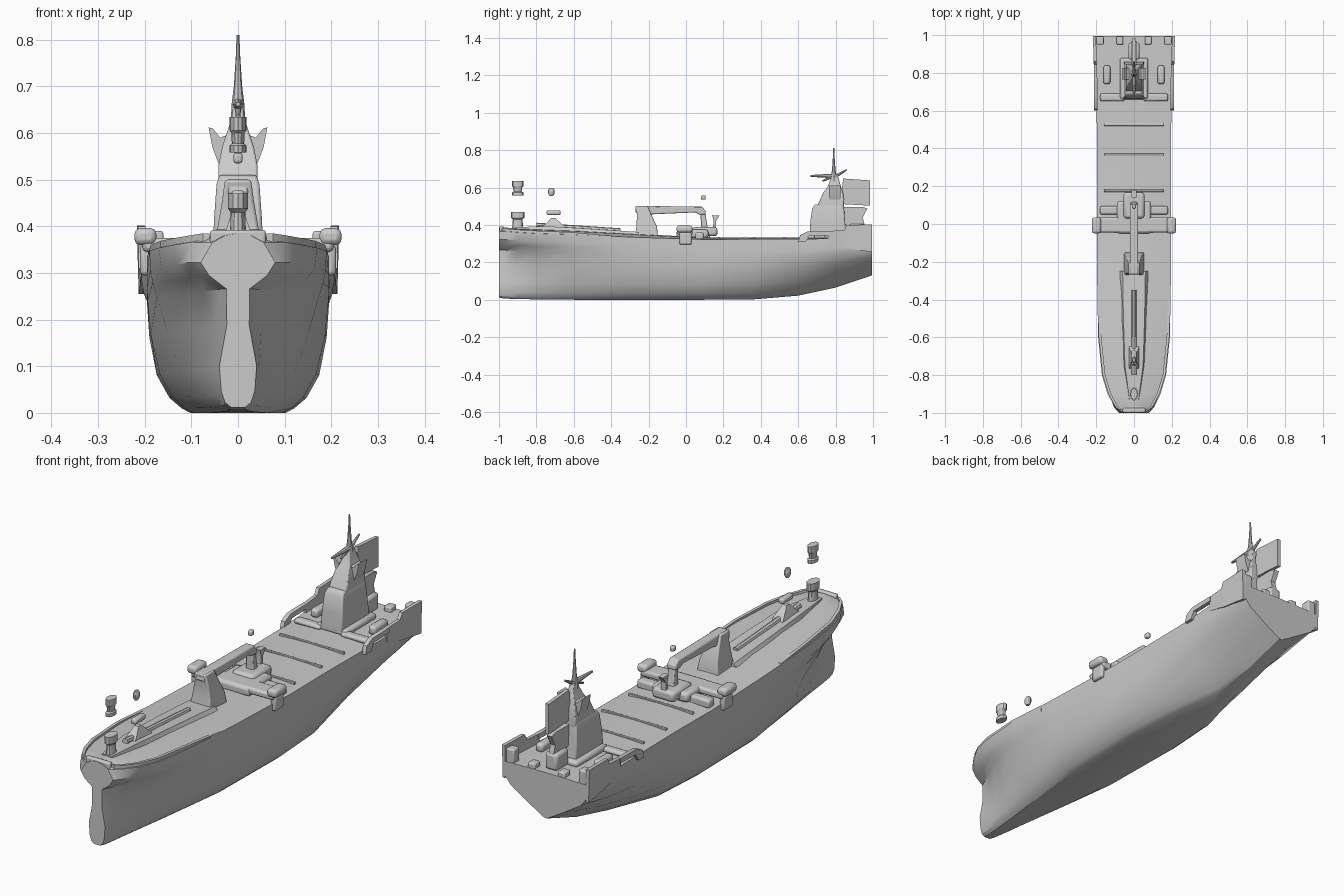
import bpy, bmesh, math
from mathutils import Vector


def make(name, verts, faces, bevel=0.0):
    me = bpy.data.meshes.new(name)
    me.from_pydata(verts, [], faces)
    bm = bmesh.new()
    bm.from_mesh(me)
    bmesh.ops.recalc_face_normals(bm, faces=bm.faces)
    bm.to_mesh(me)
    bm.free()
    me.shade_smooth()
    me.set_sharp_from_angle(angle=math.radians(30))
    ob = bpy.data.objects.new(name, me)
    bpy.context.collection.objects.link(ob)
    if bevel:
        m = ob.modifiers.new("soft_edges", "BEVEL")
        m.width = bevel
        m.segments = 2
    return ob


def loft(name, rings, bevel=0.0):
    n = len(rings[0])
    verts = [p for r in rings for p in r]
    faces = [(i * n + j, i * n + (j + 1) % n, (i + 1) * n + (j + 1) % n, (i + 1) * n + j)
             for i in range(len(rings) - 1) for j in range(n)]
    faces += [tuple(range(n)), tuple(range(len(verts) - n, len(verts)))]
    return make(name, verts, faces, bevel)


def plate(name, outline, x0, x1, bevel=0.0):
    """Side outline (y, z) extruded across x."""
    return loft(name, [[(x, y, z) for y, z in outline] for x in (x0, x1)], bevel)


def tower(name, levels, bevel=0.0):
    """Stacked rectangles: (z, half width, y front, y back)."""
    return loft(name, [[(-w, a, z), (w, a, z), (w, b, z), (-w, b, z)]
                       for z, w, a, b in levels], bevel)


def box(name, x0, x1, y0, y1, z0, z1, bevel=0.006):
    return plate(name, [(y0, z0), (y1, z0), (y1, z1), (y0, z1)], x0, x1, bevel)


def turned(name, y, profile, n=12, squash=1.0):
    """Upright part on the centre line: (z, radius) profile, squashed across x."""
    return loft(name, [[(squash * r * math.cos(math.tau * k / n), y + r * math.sin(math.tau * k / n), z)
                        for k in range(n)] for z, r in profile])


def rod(name, a, b, ra, rb, n=8):
    a, b = Vector(a), Vector(b)
    q = (b - a).to_track_quat("Z", "Y")
    return loft(name, [[c + q @ Vector((r * math.cos(math.tau * k / n), r * math.sin(math.tau * k / n), 0))
                        for k in range(n)] for c, r in ((a, ra), (b, rb))])


# Hull: y, keel z, deck edge z, camber, half widths at LEVELS
LEVELS = (0, .03, .1, .25, .5, .72, .80, .88, 1)
STATIONS = [
    (-1.0, .012, .365, .020, (.015, .028, .036, .040, .024, .025, .062, .080, .055)),
    (-.97, .006, .366, .020, (.018, .032, .042, .044, .030, .038, .082, .106, .100)),
    (-.90, .004, .360, .022, (.025, .040, .049, .053, .050, .074, .105, .132, .140)),
    (-.80, .002, .354, .025, (.036, .050, .064, .076, .088, .122, .145, .164, .170)),
    (-.60, .000, .348, .024, (.062, .076, .096, .122, .152, .174, .183, .188, .190)),
    (-.30, .000, .335, .020, (.095, .115, .140, .168, .187, .194, .195, .195, .195)),
    (.10, .000, .322, .010, (.102, .121, .147, .174, .190, .195, .195, .195, .195)),
    (.35, .001, .324, .009, (.088, .106, .132, .164, .187, .195, .195, .195, .195)),
    (.60, .022, .324, .008, (.030, .046, .076, .124, .174, .194, .196, .198, .198)),
    (.80, .065, .328, .004, (.016, .028, .054, .106, .174, .202, .205, .206, .206)),
    (.995, .130, .330, .004, (.008, .018, .042, .092, .172, .208, .208, .210, .210)),
]
rings = []
for y, zk, zd, cam, ws in STATIONS:
    side = [(w, y, zk + (zd - zk) * t) for w, t in zip(ws, LEVELS)]
    top = [(ws[-1] * .5, y, zd + cam * .75), (0, y, zd + cam)]
    half = side + top
    rings.append(half + [(-p[0], p[1], p[2]) for p in reversed(half[:-1])])
loft("hull", rings)

# Bow bulwark, following the deck edge
rail = [(-.985, .075, .385), (-.965, .10, .381), (-.9, .135, .375), (-.8, .166, .369),
        (-.6, .187, .360), (-.4, .193, .342)]
for s in (1, -1):
    loft("bow_bulwark", [[(s * w, y, z - .03), (s * w, y, z), (s * (w - .014), y, z), (s * (w - .014), y, z - .03)]
                         for y, w, z in rail])
box("bow_plate", -.06, .06, -.998, -.975, .355, .392)

# Raised foredeck trunk and its long pipe
loft("foredeck_trunk", [[(-w, y, .35), (-w * .8, y, z), (w * .8, y, z), (w, y, .35)]
                        for y, w, z in ((-.93, .03, .388), (-.75, .06, .393), (-.5, .07, .379), (-.25, .075, .362))])
rod("foredeck_pipe", (0, -.8, .398), (0, -.35, .370), .014, .012)

# Bow post, small fittings and detached lamps
turned("bow_post", -.9, [(.36, .038), (.395, .028), (.43, .026), (.438, .036), (.47, .036)], squash=.6)
turned("bow_lamp_upper", -.9, [(.558, .03), (.573, .03), (.578, .022), (.60, .024), (.606, .03), (.634, .03)], squash=.6)
turned("bow_lamp_rear", -.72, [(.556, .01), (.57, .018), (.585, .018), (.598, .01)], squash=.7)
box("bow_bar", -.014, .014, -.745, -.67, .453, .478, .008)
tower("bow_winch", [(.38, .03, -.78, -.64), (.41, .02, -.745, -.67), (.438, .01, -.72, -.70)])

# Crane: post, boom and drop arm
tower("crane_post", [(.33, .055, -.275, -.15), (.39, .045, -.265, -.155), (.455, .034, -.262, -.185),
                     (.50, .028, -.272, -.205)], .006)
plate("crane_boom", [(-.272, .47), (-.265, .502), (.085, .498), (.105, .475), (.105, .455), (.07, .455),
                     (.05, .467), (-.18, .457), (-.2, .44)], -.022, .022, .006)
tower("crane_arm", [(.33, .026, .075, .13), (.39, .018, .08, .115), (.46, .016, .078, .104)], .004)
box("boom_lamp", -.01, .01, .08, .105, .535, .558)
plate("crane_hook", [(.14, .37), (.16, .37), (.16, .42), (.18, .45), (.14, .452), (.148, .42)], -.012, .012)

# Midship cross bridge with side platforms
box("cross_bridge", -.205, .205, -.045, .035, .345, .375, .01)
box("bridge_hump", -.09, .09, -.05, .12, .33, .375, .014)
box("bridge_tank", -.055, .055, .03, .168, .34, .388, .014)
for s in (1, -1):
    box("side_platform", *sorted((s * .175, s * .222)), -.05, .035, .36, .396, .012)
    box("side_bracket", *sorted((s * .185, s * .21)), -.035, .03, .295, .36, .008)
    box("bridge_locker", *sorted((s * .08, s * .18)), .05, .095, .32, .36, .01)

# Cargo deck hatch seams
for y in (.17, .36, .52):
    box("deck_seam", -.16, .16, y, y + .012, .318, .336, .002)

# Stern bulwarks with an open slot near the front
for s in (1, -1):
    loft("stern_bulwark", [[(s * w, y, z0), (s * (w + .004), y, z1), (s * (w - .012), y, z1), (s * (w - .012), y, z0)]
                           for y, w, z0, z1 in ((.76, .206, .30, .367), (.845, .209, .28, .372),
                                                (.86, .21, .275, .40), (.995, .213, .255, .402))])
    plate("stern_rail", [(.60, .31), (.64, .31), (.66, .342), (.77, .345), (.77, .367), (.65, .365), (.61, .345)],
          *sorted((s * .194, s * .213)))
    for x, w, z in ((.18, .02, .39), (.075, .018, .355)):
        box("stern_bollard", *sorted((s * (x - w), s * (x + w))), .95, .993, .32, z)
    box("side_winch", *sorted((s * .125, s * .162)), .74, .84, .325, .365, .012)
    box("deck_step", *sorted((s * .05, s * .18)), .65, .69, .325, .348, .01)

# Superstructure
box("house_base", -.075, .075, .66, .88, .325, .355, .012)
tower("deckhouse", [(.34, .055, .66, .86), (.42, .051, .665, .85), (.49, .046, .675, .845), (.51, .04, .69, .84)], .006)
tower("funnel", [(.49, .042, .695, .845), (.53, .042, .715, .845), (.57, .034, .732, .84),
                 (.60, .024, .755, .83), (.635, .013, .77, .82), (.67, .009, .78, .81)], .004)
for s in (1, -1):
    loft("bridge_wing", [[(s * x, y, z) for x, z in ((.015, .525), (.042, .535), (.055, .57), (.063, .612),
                                                     (.054, .61), (.038, .59), (.015, .60))] for y in (.765, .825)])

# Aft plates
plate("aft_plate", [(.825, .512), (.985, .503), (.985, .638), (.84, .648)], -.008, .008)
plate("lower_aft_plate", [(.84, .40), (.955, .40), (.945, .44), (.97, .488), (.94, .497), (.84, .495)], -.012, .012)
box("aft_winch", -.03, .03, .87, .96, .33, .405, .012)

# Mast and spars
turned("mast", .79, [(.60, .016), (.66, .014), (.70, .009), (.76, .005), (.81, .003)], 8)
rod("mast_spar", (0, .80, .662), (0, .665, .662), .013, .005)
rod("mast_strut", (0, .79, .655), (0, .86, .695), .010, .004)
rod("mast_brace", (0, .80, .665), (0, .73, .635), .008, .005)
